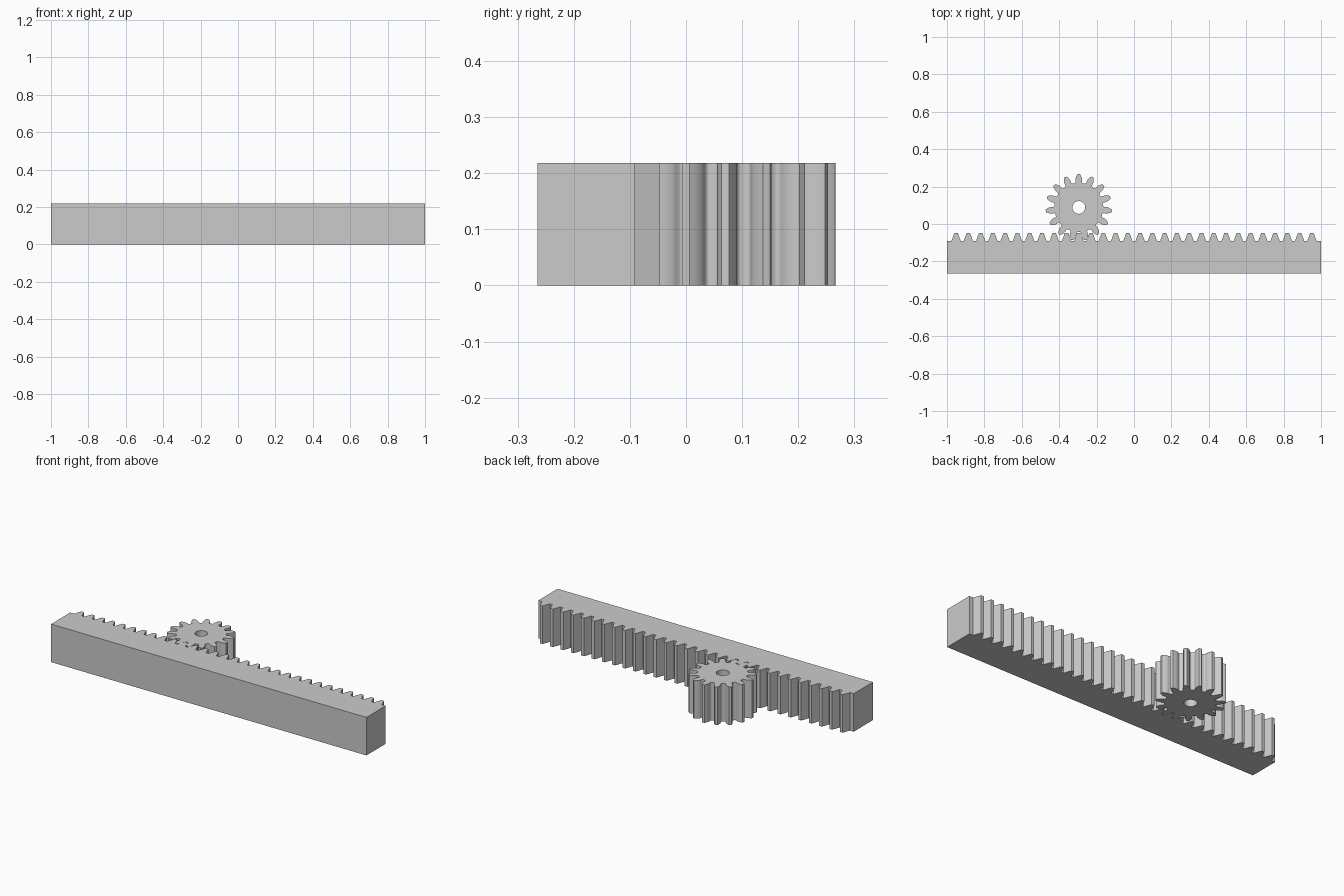
import bpy, bmesh, math
from math import pi, sin, cos, tan, acos, radians
from mathutils import Vector

cube = bpy.data.objects.get("Cube")
if cube:
    bpy.data.objects.remove(cube, do_unlink=True)

HEIGHT = 0.218
PITCH = 0.0656
MODULE = PITCH / pi
PRESSURE = radians(20)
GEAR_TEETH = 15
RACK_TEETH = 30
PITCH_LINE = -0.068
PITCH_RADIUS = MODULE * GEAR_TEETH / 2
GEAR_CENTRE = (-4.5 * PITCH, PITCH_LINE + PITCH_RADIUS, 0)
BORE = 0.034

steel = bpy.data.materials.new("light_grey")
steel.use_nodes = True
steel.diffuse_color = (0.6, 0.6, 0.6, 1)
steel.node_tree.nodes["Principled BSDF"].inputs["Base Color"].default_value = (0.6, 0.6, 0.6, 1)


def extrude_outlines(name, outlines, location=(0, 0, 0)):
    """Join flat outlines into one region and extrude it upward."""
    bm = bmesh.new()
    for outline in outlines:
        bm.faces.new([bm.verts.new((x, y, 0)) for x, y in outline])
    bmesh.ops.remove_doubles(bm, verts=bm.verts, dist=1e-5)
    base = bm.faces[:]
    top = bmesh.ops.extrude_face_region(bm, geom=base, use_keep_orig=True)
    verts = [g for g in top["geom"] if isinstance(g, bmesh.types.BMVert)]
    bmesh.ops.translate(bm, verts=verts, vec=Vector((0, 0, HEIGHT)))
    bmesh.ops.recalc_face_normals(bm, faces=bm.faces)
    mesh = bpy.data.meshes.new(name)
    bm.to_mesh(mesh)
    bm.free()
    mesh.materials.append(steel)
    obj = bpy.data.objects.new(name, mesh)
    obj.location = location
    bpy.context.collection.objects.link(obj)
    bpy.ops.object.select_all(action="DESELECT")
    obj.select_set(True)
    bpy.context.view_layer.objects.active = obj
    bpy.ops.object.shade_smooth_by_angle(angle=radians(30))
    return obj


# Rack: bar with straight-sided teeth along its back
root_y, tip_y = -0.091, PITCH_LINE + MODULE
root_half = PITCH / 4 + (PITCH_LINE - root_y) * tan(PRESSURE)
tip_half = PITCH / 4 - MODULE * tan(PRESSURE)
rack = [(1, -0.265), (-1, -0.265), (-1, root_y)]
for i in range(RACK_TEETH):
    x = (i - (RACK_TEETH - 1) / 2) * PITCH
    rack += [(x - root_half, root_y), (x - tip_half, tip_y),
             (x + tip_half, tip_y), (x + root_half, root_y)]
rack.append((1, root_y))
extrude_outlines("rack", [rack])

# Pinion flank: filleted root, radial run, then involute to the tip
base_r = PITCH_RADIUS * cos(PRESSURE)
root_r = PITCH_RADIUS - 1.25 * MODULE
tip_r = PITCH_RADIUS + MODULE
base_half = pi / (2 * GEAR_TEETH) + tan(PRESSURE) - PRESSURE
fillet = 0.008
half = []
for k in range(5):
    a = k * pi / 8
    half.append((root_r + fillet * (1 - cos(a)), base_half + fillet / root_r * (1 - sin(a))))
for k in range(9):
    r = base_r + (tip_r - base_r) * (k / 8) ** 1.5
    a = acos(min(1, base_r / r))
    half.append((r, base_half - tan(a) + a))

# One sector per tooth, from the bore out to the tooth outline
gap = pi / GEAR_TEETH
sector = [(root_r, -gap)] + [(r, -a) for r, a in half] + [(tip_r, 0)]
sector += [(r, a) for r, a in reversed(half)] + [(root_r, gap)]
sector += [(BORE, gap * (1 - k / 2)) for k in range(5)]
teeth = []
for i in range(GEAR_TEETH):
    turn = pi / 2 + 2 * gap * i
    teeth.append([(r * cos(a + turn), r * sin(a + turn)) for r, a in sector])
extrude_outlines("pinion", teeth, GEAR_CENTRE)
